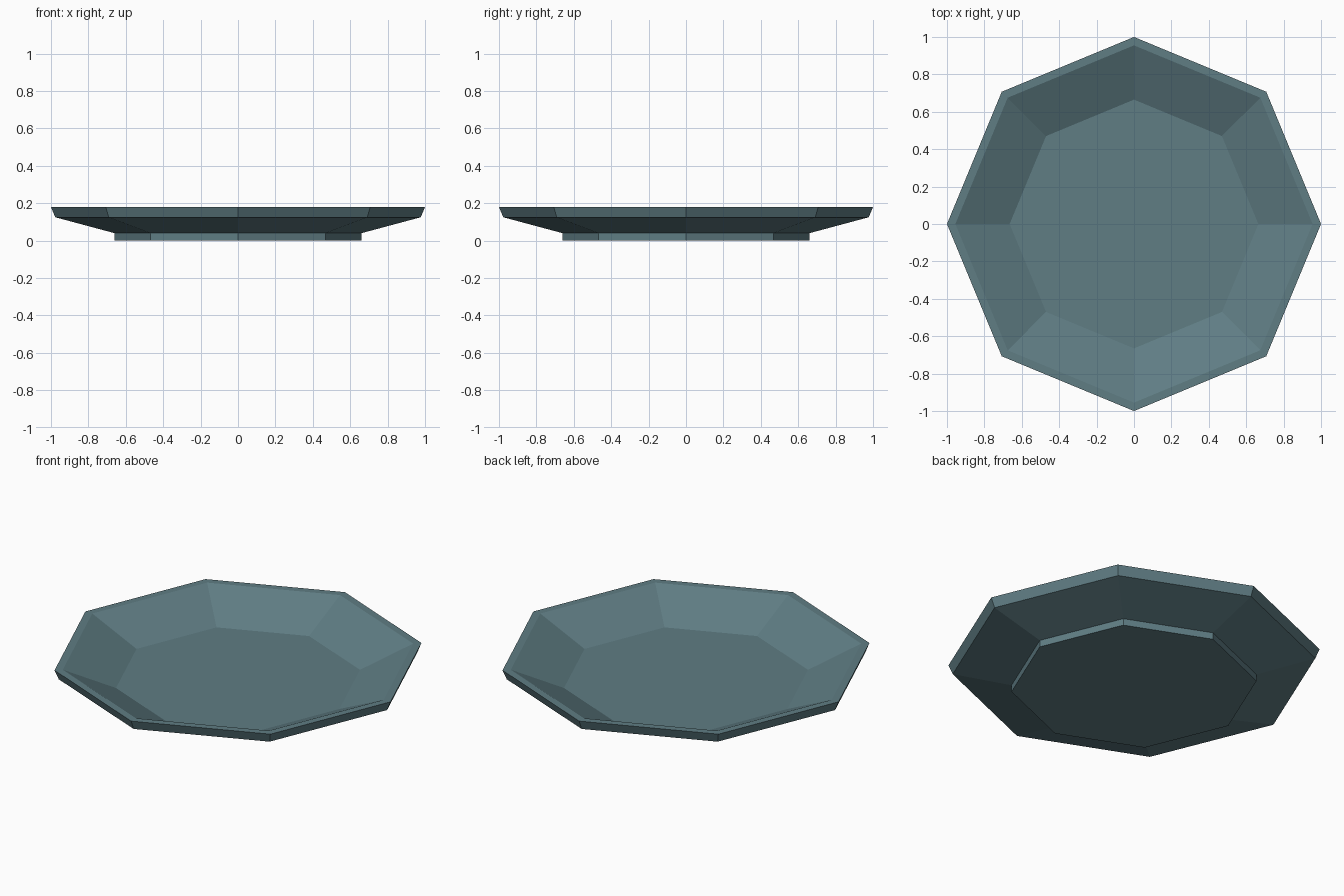
import bpy, bmesh, math

if "Cube" in bpy.data.objects:
    bpy.data.objects.remove(bpy.data.objects["Cube"])

# One flat colour for the glazed plate
glaze = bpy.data.materials.new("slate teal glaze")
glaze.diffuse_color = (0.115, 0.205, 0.23, 1)
glaze.use_nodes = True
glaze.node_tree.nodes["Principled BSDF"].inputs["Base Color"].default_value = glaze.diffuse_color

SIDES = 8
# Radius / height profile: foot, flared underside, rim edge, rim top, inner floor
PROFILE = [(0.66, 0.0), (0.66, 0.04), (0.977, 0.125),
           (1.0, 0.18), (0.955, 0.18), (0.665, 0.048)]

bm = bmesh.new()
rings = [[bm.verts.new((r * math.cos(i * math.tau / SIDES),
                        r * math.sin(i * math.tau / SIDES), z))
          for i in range(SIDES)] for r, z in PROFILE]

# Walls between consecutive rings
for low, high in zip(rings, rings[1:]):
    for i in range(SIDES):
        j = (i + 1) % SIDES
        bm.faces.new((low[i], low[j], high[j], high[i]))

# Underside and inner floor
bm.faces.new(rings[0][::-1])
bm.faces.new(rings[-1])
bmesh.ops.recalc_face_normals(bm, faces=bm.faces[:])

mesh = bpy.data.meshes.new("plate")
bm.to_mesh(mesh)
bm.free()
mesh.materials.append(glaze)
plate = bpy.data.objects.new("plate", mesh)
bpy.context.collection.objects.link(plate)
